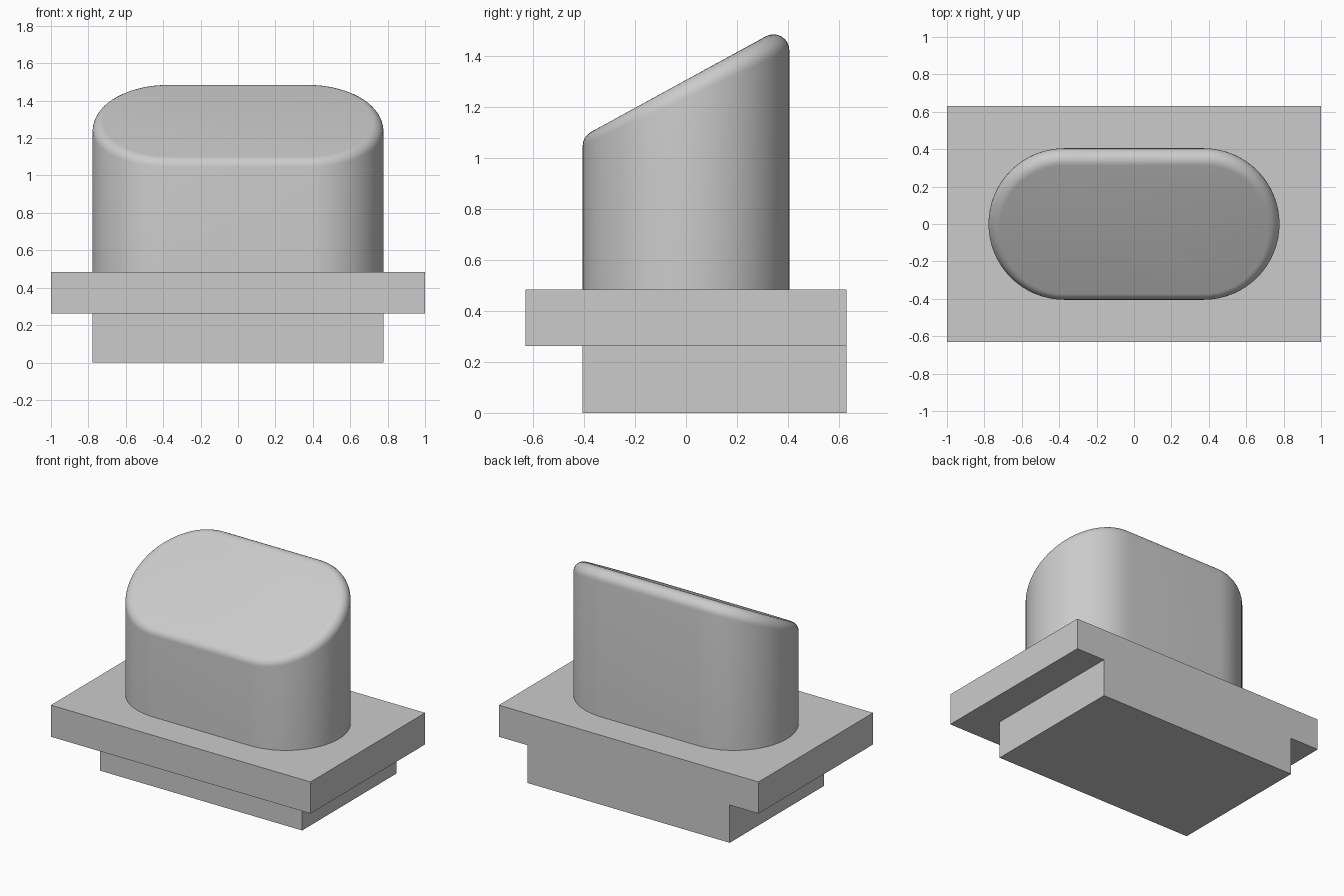
import bpy, bmesh, math
from mathutils import Vector

if "Cube" in bpy.data.objects:
    bpy.data.objects.remove(bpy.data.objects["Cube"])

grey = bpy.data.materials.new("light grey")
grey.diffuse_color = (0.6, 0.6, 0.6, 1)
grey.use_nodes = True
grey.node_tree.nodes["Principled BSDF"].inputs["Base Color"].default_value = grey.diffuse_color


def make_object(name, bm):
    bmesh.ops.recalc_face_normals(bm, faces=bm.faces)
    mesh = bpy.data.meshes.new(name)
    bm.to_mesh(mesh)
    bm.free()
    mesh.materials.append(grey)
    ob = bpy.data.objects.new(name, mesh)
    bpy.context.collection.objects.link(ob)
    return ob


# Stepped base: T-shaped prism, then the upper slab is pulled forward as a lip
BACK, FRONT, STEP = 0.63, -0.63, -0.405
Z1, Z2, FOOT = 0.263, 0.483, 0.778
right = [(FOOT, 0), (FOOT, Z1), (1, Z1), (1, Z2)]
profile = right + [(-x, z) for x, z in reversed(right)]
bm = bmesh.new()
rings = [[bm.verts.new((x, y, z)) for x, z in profile] for y in (STEP, BACK)]
n = len(profile)
for i in range(n):
    j = (i + 1) % n
    bm.faces.new((rings[0][i], rings[0][j], rings[1][j], rings[1][i]))
bm.faces.new(rings[1])
f = rings[0]
bm.faces.new((f[0], f[1], f[6], f[7]))
slab_front = bm.faces.new(f[1:7])
bmesh.ops.recalc_face_normals(bm, faces=bm.faces)
lip = bmesh.ops.extrude_face_region(bm, geom=[slab_front])["geom"]
bmesh.ops.translate(bm, vec=(0, FRONT - STEP, 0),
                    verts=[v for v in lip if isinstance(v, bmesh.types.BMVert)])
if slab_front.is_valid:
    bmesh.ops.delete(bm, geom=[slab_front], context="FACES_ONLY")
bmesh.ops.dissolve_limit(bm, angle_limit=math.radians(1),
                         verts=bm.verts, edges=bm.edges)
make_object("stepped_base", bm)

# Button: rounded-end column with a sloped top and a constant-radius rim
HALF_X, R, FILLET = 0.778, 0.405, 0.062
SLOPE, Z_MID = 0.547, 1.305
ARC, STEPS = 32, 8
top_normal = Vector((0, -SLOPE, 1)).normalized()

outline = []          # (point, outward direction)
for side, start in ((1, -90), (-1, 90)):
    for k in range(ARC + 1):
        a = math.radians(start + 180 * k / ARC)
        d = Vector((math.cos(a), math.sin(a), 0))
        outline.append((Vector((side * (HALF_X - R), 0, 0)) + d * R, d))

bm = bmesh.new()
rings = [[bm.verts.new((p.x, p.y, Z2 - 0.02)) for p, d in outline]]
for s in range(STEPS + 1):
    ring = []
    for p, d in outline:
        c = p - d * FILLET
        c.z = Z_MID + SLOPE * c.y - FILLET / top_normal.z
        w = d.angle(top_normal)
        t = s / STEPS
        arc = (d * math.sin((1 - t) * w) + top_normal * math.sin(t * w)) / math.sin(w)
        ring.append(bm.verts.new(c + arc * FILLET))
    rings.append(ring)
n = len(outline)
for lo, hi in zip(rings, rings[1:]):
    for i in range(n):
        j = (i + 1) % n
        bm.faces.new((lo[i], lo[j], hi[j], hi[i]))
bm.faces.new(rings[-1])
bm.faces.new(rings[0])
button = make_object("sloped_button", bm)
bpy.context.view_layer.objects.active = button
button.select_set(True)
bpy.ops.object.shade_smooth_by_angle(angle=math.radians(30))
